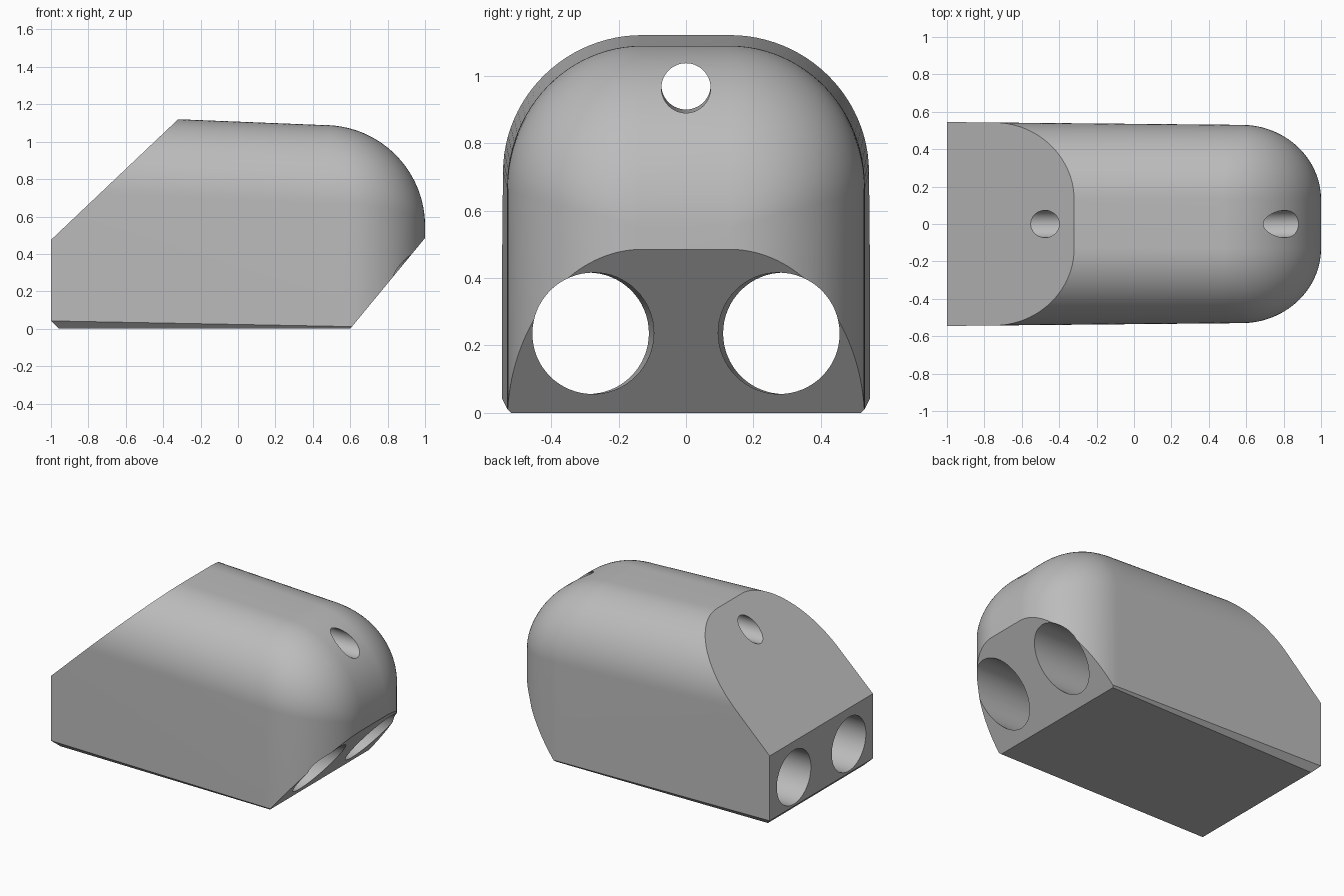
import bpy, bmesh
from math import sin, cos, pi, sqrt, radians
from mathutils import Vector

if "Cube" in bpy.data.objects:
    bpy.data.objects.remove(bpy.data.objects["Cube"])

grey = bpy.data.materials.new("light grey")
grey.use_nodes = True
colour = (0.5, 0.5, 0.5, 1)
grey.diffuse_color = colour
grey.node_tree.nodes["Principled BSDF"].inputs["Base Color"].default_value = colour

FLAT, PLAN_R, NOSE_R, NOSE_Z = 0.13, 0.42, 0.54, 0.549


def arc(x, radius):
    """Quarter-round falloff that reaches zero at the nose tip."""
    t = max(0, (x - 1 + radius) / radius)
    return sqrt(max(0, 1 - t * t))


def section(x):
    """Half-drafted arch outline at station x, bottom to bottom."""
    width = FLAT + (0.545 - 0.0095 * (x + 1) - FLAT) * arc(x, PLAN_R)
    top = 1.12 - 0.04 * (min(x, 0.46) + 0.32)
    height = NOSE_Z + (top - NOSE_Z) * arc(x, NOSE_R)
    corner = PLAN_R * (height - NOSE_Z) / (top - NOSE_Z)
    if x < 0.46:
        corner = PLAN_R
    half = [(width, 0)]
    for i in range(25):
        a = pi / 2 * i / 24
        half.append((FLAT + (width - FLAT) * cos(a), height - corner + corner * sin(a)))
    return half + [(-y, z) for y, z in reversed(half)]


# Lofted body with rounded nose
bm = bmesh.new()
stations = [-1, 0.46] + [0.46 + NOSE_R * sin(pi / 2 * i / 40) for i in range(1, 41)]
rings = [[bm.verts.new((x, y, z)) for y, z in section(x)] for x in stations]
n = len(rings[0])
for a, b in zip(rings, rings[1:]):
    for i in range(n):
        j = (i + 1) % n
        bm.faces.new((a[i], a[j], b[j], b[i]))
bm.faces.new(rings[0])
bm.faces.new(rings[-1])
bmesh.ops.remove_doubles(bm, verts=bm.verts, dist=0.0005)
bmesh.ops.dissolve_degenerate(bm, edges=bm.edges, dist=0.0001)


def slice_off(point, normal):
    """Cut away everything on the normal side and cap the cut."""
    geom = bm.verts[:] + bm.edges[:] + bm.faces[:]
    cut = bmesh.ops.bisect_plane(bm, geom=geom, plane_co=point, plane_no=normal,
                                 dist=0.00001, clear_outer=True)["geom_cut"]
    edges = [e for e in cut if isinstance(e, bmesh.types.BMEdge) and e.is_boundary]
    bmesh.ops.edgeloop_fill(bm, edges=edges)


slice_off((-1, 0, 0.475), (-0.645, 0, 0.68))       # sloping rear face
slice_off((0.6, 0, 0), (0.485, 0, -0.4))           # undercut nose face
slice_off((-1, 0, 0.042), (-1, 0, -1))             # rear bottom chamfer
for s in (-1, 1):
    slice_off((-1, s * 0.545, 0.042), (-0.0095, s, -1))  # side bottom chamfers
bmesh.ops.recalc_face_normals(bm, faces=bm.faces)

mesh = bpy.data.meshes.new("body")
bm.to_mesh(mesh)
bm.free()
mesh.materials.append(grey)
body = bpy.data.objects.new("body", mesh)
bpy.context.collection.objects.link(body)


def bore(name, start, end, radius):
    """Drill a round hole through the body along start-end."""
    start, end = Vector(start), Vector(end)
    axis = end - start
    bpy.ops.mesh.primitive_cylinder_add(vertices=64, radius=radius, depth=axis.length * 1.5,
                                        location=(start + end) / 2,
                                        rotation=axis.to_track_quat('Z', 'Y').to_euler())
    cutter = bpy.context.object
    cutter.name = name
    cutter.hide_render = True
    cutter.data.materials.append(grey)
    mod = body.modifiers.new(name, 'BOOLEAN')
    mod.operation, mod.solver, mod.object = 'DIFFERENCE', 'EXACT', cutter
    bpy.ops.object.select_all(action='DESELECT')
    body.select_set(True)
    bpy.context.view_layer.objects.active = body
    bpy.ops.object.modifier_apply(modifier=mod.name)
    bpy.data.objects.remove(cutter)


# Two large diverging bores and one small upper bore
for s, side in ((1, "back"), (-1, "front")):
    bore("large_bore_" + side, (-1, s * 0.29, 0.236), (0.85, s * 0.275, 0.236), 0.18)
bore("small_bore", (-0.485, 0, 0.972), (0.78, 0, 0.963), 0.073)

bpy.ops.object.shade_smooth_by_angle(angle=radians(25))
